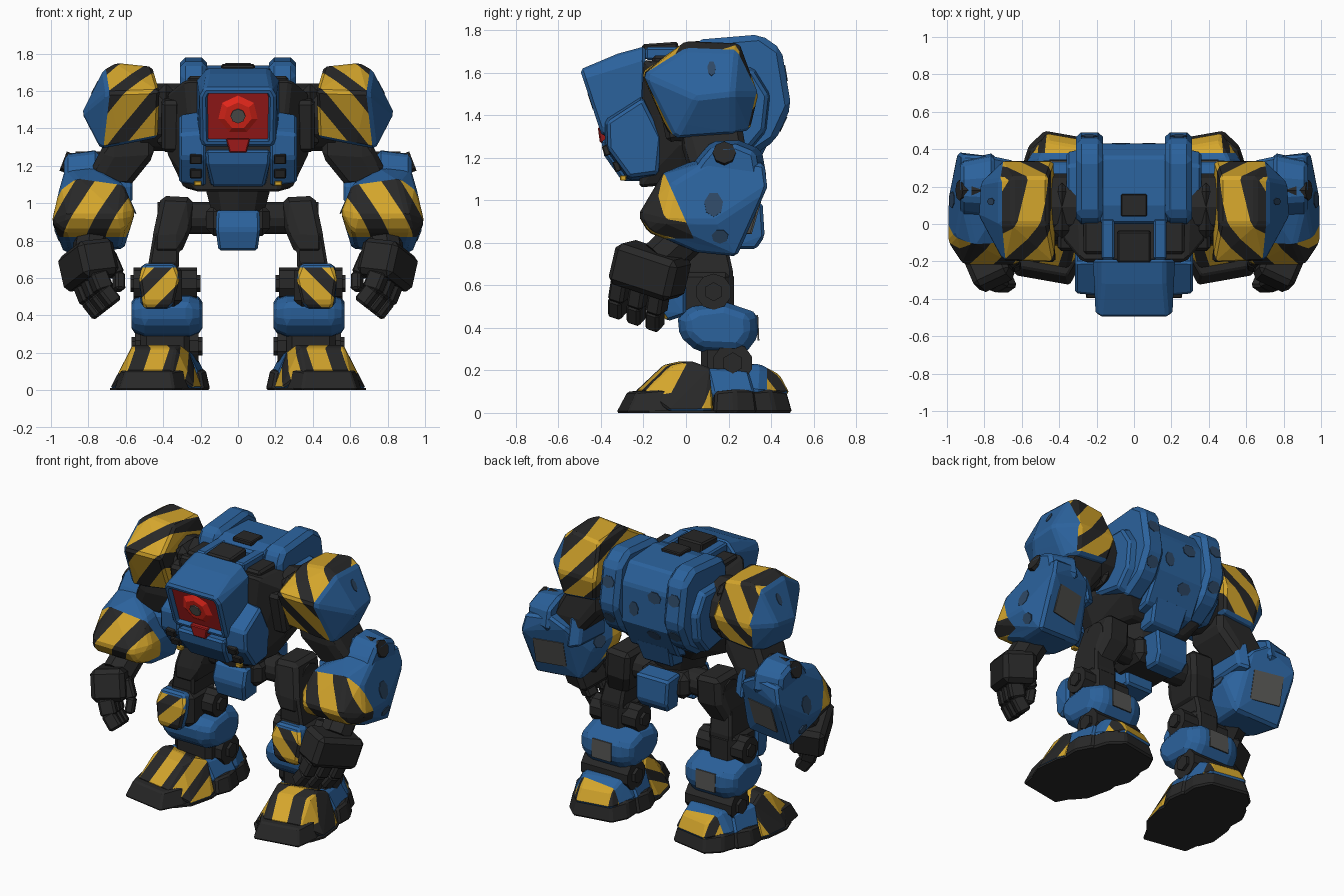
import bpy, bmesh, math
from math import radians
from mathutils import Vector, Matrix, Euler
from mathutils.bvhtree import BVHTree

if "Cube" in bpy.data.objects:
    bpy.data.objects.remove(bpy.data.objects["Cube"])


def colour(name, rgb):
    m = bpy.data.materials.new(name)
    m.diffuse_color = (*rgb, 1)
    m.use_nodes = True
    m.node_tree.nodes["Principled BSDF"].inputs["Base Color"].default_value = m.diffuse_color
    return m


BLUE = colour("armour blue", (0.024, 0.122, 0.335))
DARK = colour("frame charcoal", (0.021, 0.021, 0.021))
YELLOW = colour("hazard yellow", (0.66, 0.38, 0.025))
RED = colour("visor dark red", (0.38, 0.012, 0.012))
GLOW = colour("eye bright red", (0.85, 0.022, 0.012))
GREY = colour("panel grey", (0.09, 0.09, 0.085))
NAVY = colour("camouflage navy", (0.027, 0.065, 0.13))


# ---------- helpers ----------
def finish(name, bm, mat, mirror):
    bmesh.ops.recalc_face_normals(bm, faces=bm.faces)
    me = bpy.data.meshes.new(name)
    bm.to_mesh(me)
    bm.free()
    me.materials.append(mat)
    ob = bpy.data.objects.new(name, me)
    bpy.context.collection.objects.link(ob)
    if mirror:
        mod = ob.modifiers.new("mirror", 'MIRROR')
        mod.use_mirror_merge = False
    return ob


def solid(name, pts, mat, mirror=False, bevel=0.014, m=None):
    """Faceted convex plate with chamfered edges."""
    bm = bmesh.new()
    for p in pts:
        bm.verts.new(m @ Vector(p) if m else p)
    r = bmesh.ops.convex_hull(bm, input=bm.verts)
    junk = {v for k in ('geom_interior', 'geom_unused') for v in r[k] if isinstance(v, bmesh.types.BMVert)}
    bmesh.ops.delete(bm, geom=list(junk), context='VERTS')
    bmesh.ops.dissolve_limit(bm, angle_limit=radians(6), verts=bm.verts, edges=bm.edges)
    sharp = [e for e in bm.edges if len(e.link_faces) == 2 and e.calc_face_angle() > radians(28)]
    if bevel and sharp:
        bmesh.ops.bevel(bm, geom=sharp, offset=bevel, offset_type='OFFSET', segments=1,
                        profile=0.5, affect='EDGES', clamp_overlap=True)
    return finish(name, bm, mat, mirror)


def sym(pts):
    return [(s * x, y, z) for x, y, z in pts for s in (1, -1)]


def slab(profile, x0, x1, shrink=0.0):
    """Side profile (y, z) spread between x0 and x1, the outer end optionally shrunk."""
    cy = sum(p[0] for p in profile) / len(profile)
    cz = sum(p[1] for p in profile) / len(profile)
    k = 1 - shrink
    return [(x0, y, z) for y, z in profile] + [(x1, cy + (y - cy) * k, cz + (z - cz) * k) for y, z in profile]


def box(c, s, rot=(0, 0, 0)):
    r = Euler([radians(a) for a in rot]).to_matrix()
    return [Vector(c) + r @ Vector((i * s[0] / 2, j * s[1] / 2, k * s[2] / 2))
            for i in (-1, 1) for j in (-1, 1) for k in (-1, 1)]


def drum(name, a, b, r, mat, mirror=False, sides=12, r2=None):
    a, b = Vector(a), Vector(b)
    bm = bmesh.new()
    rot = (b - a).to_track_quat('Z', 'Y').to_matrix().to_4x4()
    bmesh.ops.create_cone(bm, cap_ends=True, segments=sides, radius1=r, radius2=r2 or r, depth=(b - a).length,
                          matrix=Matrix.Translation((a + b) / 2) @ rot)
    return finish(name, bm, mat, mirror)


def stripes(ob, direction, period, where, shift=0.0, cuts=(), share=0.55):
    """Cut faces into bands and paint them yellow and charcoal where the rule holds."""
    d = Vector(direction).normalized()
    bm = bmesh.new()
    bm.from_mesh(ob.data)
    ks = [(v.co.dot(d) - shift) / period for v in bm.verts]
    planes = [(d * ((k + part) * period + shift), d)
              for k in range(math.floor(min(ks)), math.ceil(max(ks)) + 1) for part in (0, share)]
    for co, no in planes + [(Vector(c), Vector(n)) for c, n in cuts]:
        bmesh.ops.bisect_plane(bm, geom=bm.verts[:] + bm.edges[:] + bm.faces[:], plane_co=co, plane_no=no)
    bm.normal_update()
    n = len(ob.data.materials)
    for f in bm.faces:
        c = f.calc_center_median()
        if where(c, f.normal):
            f.material_index = n + int(((c.dot(d) - shift) / period) % 1 > share)
    bm.to_mesh(ob.data)
    bm.free()
    ob.data.materials.append(YELLOW)
    ob.data.materials.append(DARK)


def patch(name, ob, origin, direction, rx, ry, mat, sides=7, mirror=True):
    """Thin painted plate laid on the surface that a ray meets."""
    bm = bmesh.new()
    bm.from_mesh(ob.data)
    hit, nor, _, _ = BVHTree.FromBMesh(bm).ray_cast(Vector(origin), Vector(direction).normalized())
    bm.free()
    if hit is None:
        return
    rot = nor.to_track_quat('Z', 'Y').to_matrix().to_4x4()
    spin = Matrix.Rotation(math.pi / sides, 4, 'Z')
    bm = bmesh.new()
    bmesh.ops.create_cone(bm, cap_ends=True, segments=sides, radius1=1, radius2=1, depth=0.008,
                          matrix=Matrix.Translation(hit) @ rot @ Matrix.Diagonal((rx, ry, 1, 1)) @ spin)
    finish(name, bm, mat, mirror)


# ---------- torso ----------
solid("chest_core", sym([(.28, -.2, 1.66), (.38, -.08, 1.58), (.38, -.02, 1.27), (.29, -.03, 1.08), (.22, -.22, 1.06),
                         (.3, .3, 1.62), (.3, .3, 1.22), (.2, .22, 1.1)]), DARK)
back = solid("back_plate", sym([(.18, y, z) for y, z in [(0, 1.71), (.1, 1.735), (.36, 1.72), (.43, 1.6), (.43, 1.35),
                                                         (.33, 1.16), (.1, 1.1), (0, 1.3)]]), BLUE)
flank = solid("back_flank", slab([(0, 1.69), (.05, 1.755), (.35, 1.78), (.45, 1.71), (.495, 1.44), (.42, 1.28),
                                  (.27, 1.18), (0, 1.35)], .165, .31), BLUE, True, .028)
solid("back_side", slab([(.04, 1.63), (.32, 1.63), (.4, 1.5), (.38, 1.32), (.28, 1.2), (.04, 1.24)], .29, .36, .1), BLUE, True)
solid("back_skirt", sym([(.13, .2, 1.2), (.13, .36, 1.22), (.11, .3, 1.06), (.11, .15, 1.04)]), BLUE)
solid("roof_hatch", box((0, .1, 1.735), (.14, .12, .03)), DARK, bevel=.006)
solid("hood_hinge", box((0, -.12, 1.705), (.18, .17, .07), (4, 0, 0)), DARK, bevel=.01)
solid("roof_rail", box((.14, -.08, 1.69), (.07, .22, .06)), BLUE, True, .01)
solid("neck_block", box((.2, -.06, 1.62), (.14, .2, .12)), DARK, True)

# cockpit hood with recessed visor
fy = lambda z: -.497 + (1.61 - z) * .33
hood = solid("cockpit_hood", sym([(.18, fy(1.615), 1.615), (.205, fy(1.57), 1.57), (.20, fy(1.33), 1.33), (.18, fy(1.3), 1.3),
                                  (.165, -.32, 1.69), (.165, -.19, 1.725), (.22, -.19, 1.66), (.22, -.2, 1.34)]), BLUE)
bm = bmesh.new()
bm.from_mesh(hood.data)
face = min((f for f in bm.faces if f.calc_area() > .03), key=lambda f: f.normal.y)
bmesh.ops.inset_individual(bm, faces=[face], thickness=.018)
bmesh.ops.inset_individual(bm, faces=[face], thickness=.01, depth=-.025)
face.material_index = 1
bm.to_mesh(hood.data)
bm.free()
hood.data.materials.append(RED)
ax = Vector((0, -1, -.33)).normalized()
eye = Vector((0, fy(1.465), 1.465))
drum("eye_housing", eye - ax * .035, eye - ax * .006, .125, GLOW, sides=7, r2=.075)
drum("eye_lens", eye - ax * .03, eye + ax * .002, .04, GREY, sides=8)
solid("visor_chin", sym([(.065, -.415, 1.345), (.045, -.405, 1.27), (.065, -.3, 1.345), (.045, -.3, 1.27)]), RED, bevel=.006)

# jaw
solid("jaw_centre", sym([(.175, -.40, 1.285), (.17, -.385, 1.21), (.14, -.30, 1.09), (.17, -.1, 1.29), (.15, -.1, 1.09)]), BLUE)
solid("jaw_pod", slab([(-.385, 1.38), (-.38, 1.24), (-.27, 1.09), (-.12, 1.11), (-.1, 1.3), (-.2, 1.5)], .17, .315, .1),
      BLUE, True)
for i, (y, z) in enumerate([(-.375, 1.235), (-.325, 1.16)]):
    solid(f"jaw_slot_{i}", box((.225, y, z), (.065, .03, .05), (20, 0, 0)), DARK, True, .005)
solid("jaw_lamp", box((.215, -.295, 1.105), (.04, .03, .025)), YELLOW, True, .004)

# ---------- waist and pelvis ----------
drum("waist", (0, .06, .96), (0, .06, 1.14), .15, DARK, sides=10, r2=.2)
solid("pelvis_block", box((0, .11, .91), (.34, .28, .17)), DARK, bevel=.04)
drum("hip_axle", (.1, .12, .92), (.33, .13, .92), .085, DARK, True)
solid("pelvis_front", sym([(.115, -.08, .96), (.12, -.11, .86), (.105, -.08, .745), (.115, .06, .97), (.1, .06, .75)]), BLUE)
solid("pelvis_rear", sym([(.12, .22, 1.0), (.12, .36, .99), (.115, .37, .83), (.1, .33, .77), (.1, .22, .77)]), BLUE)

# ---------- legs ----------
solid("thigh_upper", box((.33, .14, .95), (.17, .24, .17), (0, -3, 0)) + box((.38, .08, .78), (.15, .22, .1)), DARK, True, .03)
solid("thigh_lower", box((.38, .08, .8), (.14, .2, .1)) + box((.4, .1, .62), (.16, .24, .1)), DARK, True, .03)
drum("hip_cap", (.3, .14, .92), (.43, .14, .92), .085, DARK, True, 10)
drum("knee_axle", (.22, .13, .57), (.56, .13, .57), .085, DARK, True, 10)
drum("knee_hub", (.2, .13, .57), (.575, .13, .57), .045, DARK, True, 6)
solid("knee_block", box((.4, .08, .56), (.2, .29, .24)), DARK, True, .04)
knee = solid("knee_pad", [(.34, -.08, .68), (.5, -.08, .68), (.31, -.11, .6), (.53, -.11, .6), (.34, -.12, .47), (.51, -.12, .47),
                          (.37, -.09, .43), (.5, -.09, .43), (.33, 0, .67), (.52, 0, .67), (.35, 0, .46), (.52, 0, .46)],
             BLUE, True)
stripes(knee, (.7, 0, .7), .15, lambda c, n: n.y < -.5 and c.z < .655, .03, [((0, 0, .655), (0, 0, 1))])
shin_side = [(-.04, .46), (-.03, .36), (.05, .29), (.28, .28), (.34, .36), (.335, .47), (.19, .52), (.03, .5)]
shin = solid("shin", slab(shin_side, .26, .19, .25) + slab(shin_side, .5, .57, .25), BLUE, True, .02)
patch("shin_panel", shin, (.38, .8, .4), (0, -1, 0), .1, .085, GREY, 4)
solid("lower_leg_core", box((.39, .17, .26), (.26, .2, .2)), DARK, True, .03)
drum("ankle_axle", (.21, .22, .235), (.55, .22, .235), .095, DARK, True, 10)
drum("ankle_hub", (.19, .22, .235), (.57, .22, .235), .05, DARK, True, 6)

# feet, toes turned out
F = Matrix.Translation((.42, .09, 0)) @ Matrix.Rotation(radians(10), 4, 'Z')
solid("toe_cap", sym([(.15, -.40, 0), (.2, -.25, 0), (.2, -.1, 0), (.125, -.35, .1), (.165, -.24, .11), (.17, -.1, .11)]),
      DARK, True, .01, F)
solid("toe_sole", sym([(x, y, z) for x, y in [(.18, -.3), (.232, -.21), (.242, -.05), (.225, .02)] for z in (0, .012)]),
      DARK, True, 0, F)
toe = solid("toe_armour", sym([(.12, -.315, .1), (.165, -.27, .07), (.23, -.21, .01), (.24, -.05, .01), (.12, -.18, .225),
                               (.13, -.09, .245), (.16, .0, .21), (.225, .0, .01)]), BLUE, True, .01, F)
stripes(toe, (.72, -.25, .5), .135, lambda c, n: c.y < .04 + .18 * c.x and n.z > -.5, .035, [((0, .04, 0), (.18, -1, 0))])
solid("mid_foot", sym([(.16, -.02, .21), (.21, .0, .09), (.21, .2, .1), (.16, .18, .2), (.15, 0, .02), (.15, .2, .02)]),
      BLUE, True, .012, F)
solid("side_pad", sym([(.24, .0, 0), (.26, .1, 0), (.225, .21, 0), (.22, .01, .1), (.235, .1, .11), (.2, .2, .11)]),
      DARK, True, .012, F)
solid("heel_sole", sym([(.22, .15, 0), (.2, .3, 0), (.13, .395, 0), (.2, .15, .1), (.18, .28, .11), (.11, .37, .1)]),
      DARK, True, .012, F)
heel = solid("heel_armour", sym([(.13, .02, .22), (.19, .05, .13), (.195, .22, .1), (.13, .24, .23), (.1, .34, .18),
                                 (.12, .385, .09), (.15, .2, .06)]), BLUE, True, .012, F)
stripes(heel, (1, .1, 0), .25, lambda c, n: c.y > .38 and n.z > -.3, .3, [((0, .38, 0), (0, 1, 0))], .85)

# ---------- shoulders ----------
solid("shoulder_mount", box((.385, .07, 1.46), (.09, .3, .36)), DARK, True, .05)
drum("shoulder_axle", (.3, .09, 1.46), (.52, .09, 1.46), .18, DARK, True, 12)
solid("shoulder_rib", box((.36, -.06, 1.42), (.1, .12, .28), (12, 0, 0)), DARK, True, .02)
pad = solid("shoulder_pad", [(.46, 0, 1.73), (.65, 0, 1.75), (.46, .25, 1.715), (.65, .25, 1.74), (.42, -.21, 1.6), (.70, -.2, 1.59),
                             (.43, -.1, 1.35), (.63, -.08, 1.31), (.735, -.05, 1.29), (.835, .05, 1.48), (.825, .22, 1.5),
                             (.73, .22, 1.31), (.72, .0, 1.71), (.72, .24, 1.7), (.43, .34, 1.5), (.7, .34, 1.5),
                             (.46, .3, 1.35), (.68, .3, 1.33)], BLUE, True, .015)
stripes(pad, (.7, .22, .68), .165, lambda c, n: n.x < .5 and n.z > -.6, .045, share=.58)
patch("pad_mark", pad, (1.2, .12, 1.62), (-1, 0, 0), .02, .04, NAVY)

# ---------- arms ----------
solid("upper_arm", box((.57, .12, 1.31), (.24, .28, .12)) + box((.68, .16, 1.14), (.2, .26, .1)), DARK, True, .03)
drum("elbow_axle", (.57, .18, 1.2), (.87, .18, 1.2), .075, DARK, True, 10)
cheek = solid("elbow_cheek", slab([(.05, 1.2), (.12, 1.28), (.25, 1.285), (.36, 1.24), (.385, 1.1), (.1, 1.0), (-.04, 1.07)],
                                  .745, .93, .2), BLUE, True, .02)
solid("elbow_inner_cheek", slab([(0, 1.1), (.12, 1.2), (.3, 1.2), (.34, 1.0), (0, .98)], .64, .565, .2), BLUE, True)
drum("elbow_cap", (.87, .18, 1.2), (.935, .18, 1.225), .055, DARK, True, 8)
arm = solid("forearm", [(.92, .37, 1.17), (.945, .385, 1.06), (.955, -.06, 1.08), (.995, .14, .9), (.995, -.1, .9), (.93, .24, .735),
                        (.93, -.17, .85), (.9, .05, .755), (.64, .34, 1.13), (.61, -.09, 1.1), (.86, -.11, 1.13), (.55, -.12, .95),
                        (.55, .18, .95), (.61, .22, .755), (.61, -.18, .85), (.63, .02, .765), (.63, -.225, .93), (.91, -.225, .93),
                        (.92, .14, 1.2), (.76, .02, 1.18), (.74, .36, 1.19)], BLUE, True, .016)
stripes(arm, (.85, .1, .5), .2, lambda c, n: c.y + .45 * (c.z - .9) < .0 and c.z > .82 and n.z < .85, .1,
        [((0, 0, .9), (0, 1, .45)), ((0, 0, .82), (0, 0, 1))])
patch("forearm_panel_rear", arm, (.78, .9, .93), (0, -1, 0), .14, .13, GREY, 4)
patch("forearm_spot_outer", arm, (1.4, .13, .98), (-1, 0, 0), .045, .06, NAVY)
patch("forearm_spot_low", arm, (1.4, .16, .83), (-1, 0, 0), .04, .035, NAVY)
patch("forearm_spot_inner", arm, (0, .1, .98), (1, 0, 0), .06, .04, NAVY)

# camouflage spots on the back
for i, (x, z, rx, ry) in enumerate([(-.07, 1.56, .05, .04), (.08, 1.45, .035, .05), (-.05, 1.3, .05, .04)]):
    patch(f"back_spot_{i}", back, (x, 1, z), (0, -1, 0), rx, ry, NAVY, mirror=False)
for i, (z, r) in enumerate([(1.6, .045), (1.36, .045)]):
    patch(f"flank_spot_{i}", flank, (.24, 1, z), (0, -1, 0), r, r * .9, NAVY)

# ---------- hands, knuckles in a row front to back, fingers curling inward ----------
drum("wrist", (.77, .03, .86), (.79, -.12, .72), .1, DARK, True, 8)
H = Matrix.Translation((.80, -.17, .67)) @ Euler((radians(-17), radians(6), radians(-25))).to_matrix().to_4x4()
solid("palm", box((0, 0, 0), (.21, .33, .2)), DARK, True, .028, H)
for i, y in enumerate([-.12, -.02, .08]):
    solid(f"finger_{i}_base", box((.01, y, -.13), (.1, .08, .11), (0, 10, 0)), DARK, True, .014, H)
    solid(f"finger_{i}_tip", box((-.015, y - .005, -.215), (.085, .072, .11), (0, 28, 0)), DARK, True, .014, H)
solid("thumb_base", box((-.11, -.06, -.03), (.07, .085, .13), (0, 12, 0)), DARK, True, .014, H)
solid("thumb_tip", box((-.12, -.07, -.13), (.055, .07, .1), (0, -12, 0)), DARK, True, .012, H)
